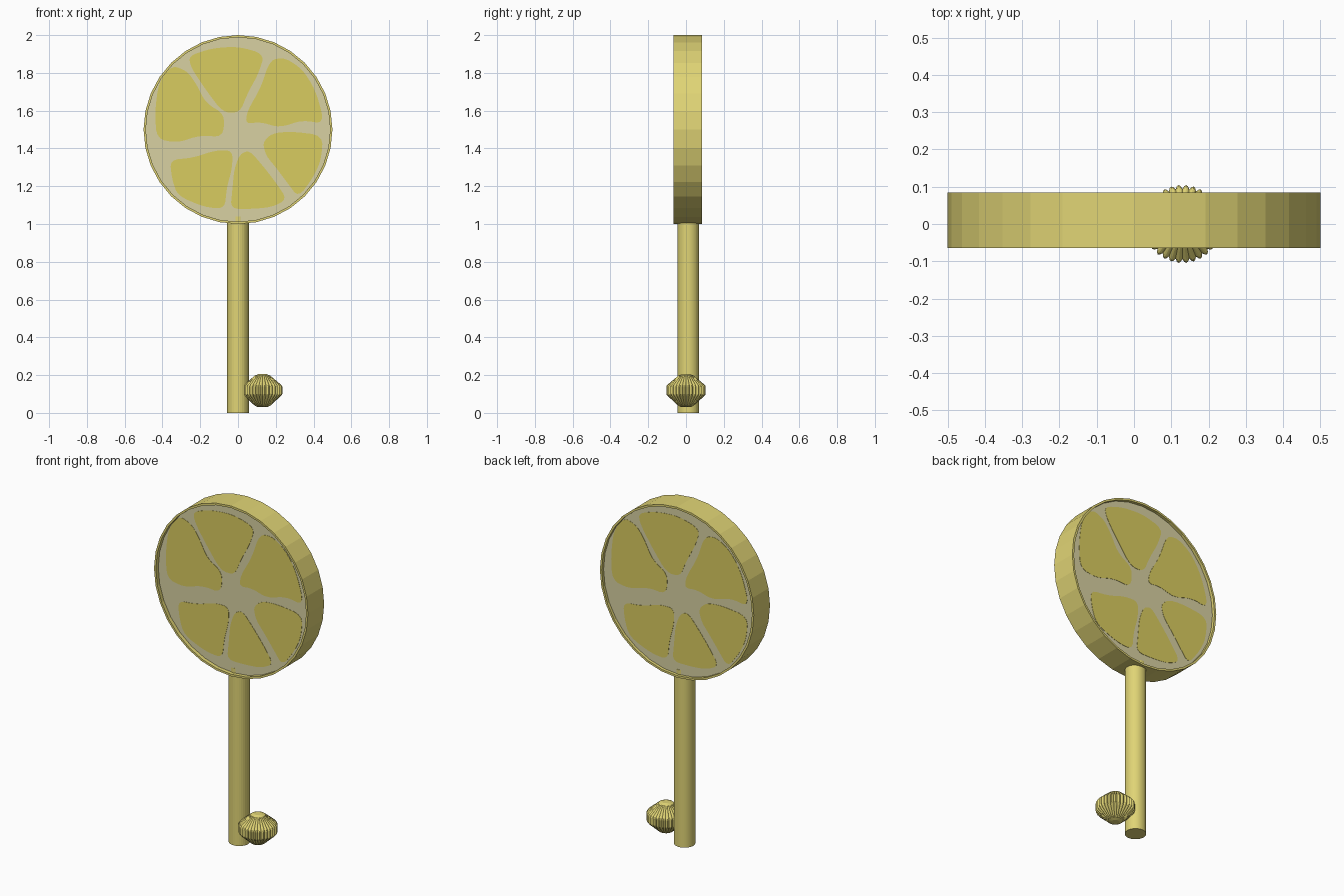
import bpy, bmesh, math
from mathutils import Matrix, Vector

if "Cube" in bpy.data.objects:
    bpy.data.objects.remove(bpy.data.objects["Cube"])


def material(name, rgb):
    lin = [((c / 255 + 0.055) / 1.055) ** 2.4 for c in rgb]
    m = bpy.data.materials.new(name)
    m.diffuse_color = (*lin, 1)
    m.use_nodes = True
    m.node_tree.nodes["Principled BSDF"].inputs["Base Color"].default_value = m.diffuse_color
    return m


RIND = material("rind_yellow", (224, 212, 117))
PITH = material("pith_cream", (216, 209, 162))
PULP = material("pulp_yellow", (217, 204, 96))


def finish(name, bm, mats):
    bmesh.ops.recalc_face_normals(bm, faces=bm.faces)
    mesh = bpy.data.meshes.new(name)
    bm.to_mesh(mesh)
    bm.free()
    for m in mats:
        mesh.materials.append(m)
    ob = bpy.data.objects.new(name, mesh)
    bpy.context.collection.objects.link(ob)
    return ob


def lathe(name, profile, sides, matrix, mats, inner=(), ripple=None):
    """Revolve (radius, height) points; ripple(k) scales the radius."""
    bm = bmesh.new()
    rings = []
    for r, h, *rest in profile:
        depth = rest[0] if rest else 0
        ring = []
        for k in range(sides):
            a = 2 * math.pi * k / sides
            rr = r * (1 - depth * (ripple(k) if ripple else 0))
            ring.append(bm.verts.new(matrix @ Vector((rr * math.cos(a), rr * math.sin(a), h))))
        rings.append(ring)
    for lo, hi in zip(rings, rings[1:]):
        for k in range(sides):
            n = (k + 1) % sides
            bm.faces.new((lo[k], lo[n], hi[n], hi[k]))
    for ring in (rings[0], rings[-1]):
        bm.faces.new(ring).material_index = len(mats) - 1
    return finish(name, bm, mats)


Y0 = 0.0125   # depth centre of disc and handle
# Round slice with a thin raised rim and recessed pith faces
lathe("slice_disc",
      [(0.488, -0.055), (0.488, -0.0725), (0.5, -0.0725),
       (0.5, 0.0775), (0.488, 0.0775), (0.488, 0.055)], 32,
      Matrix.Translation((0, Y0, 1.5)) @ Matrix.Rotation(math.pi / 2, 4, 'X'),
      [RIND, PITH])

# Handle
lathe("handle", [(0.057, 0), (0.057, 1.04)], 32,
      Matrix.Translation((0, Y0, 0)), [RIND])

# Fluted bead beside the handle
lathe("fluted_bead",
      [(0.022, 0.03), (0.04, 0.037, 0.02), (0.1, 0.092, 0.09), (0.105, 0.1, 0.1),
       (0.105, 0.14, 0.1), (0.1, 0.148, 0.09), (0.04, 0.198, 0.02), (0.022, 0.205)],
      128, Matrix.Translation((0.13, 0, 0)), [RIND],
      ripple=lambda k: 1 - abs(math.sin(math.pi * k / 4)))

# Pulp segments: rough outlines in hundredths from the slice centre
SEGMENTS = {
    "top": [(-26, 39), (-14, 43), (0, 44), (14, 40), (11, 30), (5, 19), (1, 9), (-8, 9), (-17, 21), (-25, 33)],
    "upper_right": [(17, 37), (25, 38), (34, 32), (41, 21), (46, 3), (34, 5), (22, 1), (12, 4), (4, 3), (5, 10), (12, 22)],
    "upper_left": [(-27, 31), (-35, 34), (-42, 25), (-44, 9), (-43, -5), (-32, -7), (-20, -3), (-8, -4), (-7, 8), (-17, 14), (-22, 24)],
    "lower_left": [(-36, -16), (-24, -15), (-12, -11), (-3, -11), (-3, -20), (-6, -31), (-7, -42), (-18, -41), (-32, -35), (-35, -26)],
    "bottom": [(-2, -21), (1, -13), (6, -11), (13, -19), (20, -28), (26, -37), (18, -41), (8, -42), (-4, -42), (-3, -32)],
    "lower_right": [(13, -7), (18, -2), (28, -1), (45, -3), (44, -16), (40, -25), (32, -36), (26, -28), (20, -20), (15, -14)],
}


def smooth(pts):
    # corner-cutting to round the outline
    for _ in range(2):
        out = []
        for p, q in zip(pts, pts[1:] + pts[:1]):
            out += [p.lerp(q, 0.22), p.lerp(q, 0.78)]
        pts = out
    return pts


for side, turn in (("front", 0), ("back", math.pi)):
    place = Matrix.Translation((0, Y0, 1.5)) @ Matrix.Rotation(turn, 4, 'Z')
    for key, outline in SEGMENTS.items():
        bm = bmesh.new()
        pts = smooth([Vector((x / 100, -0.0565, z / 100)) for x, z in outline])
        face = bm.faces.new([bm.verts.new(place @ p) for p in pts])
        ext = bmesh.ops.extrude_face_region(bm, geom=[face])
        inward = place.to_3x3() @ Vector((0, 0.003, 0))
        bmesh.ops.translate(bm, vec=inward,
                            verts=[v for v in ext["geom"] if isinstance(v, bmesh.types.BMVert)])
        finish(f"{side}_pulp_{key}", bm, [PULP])
